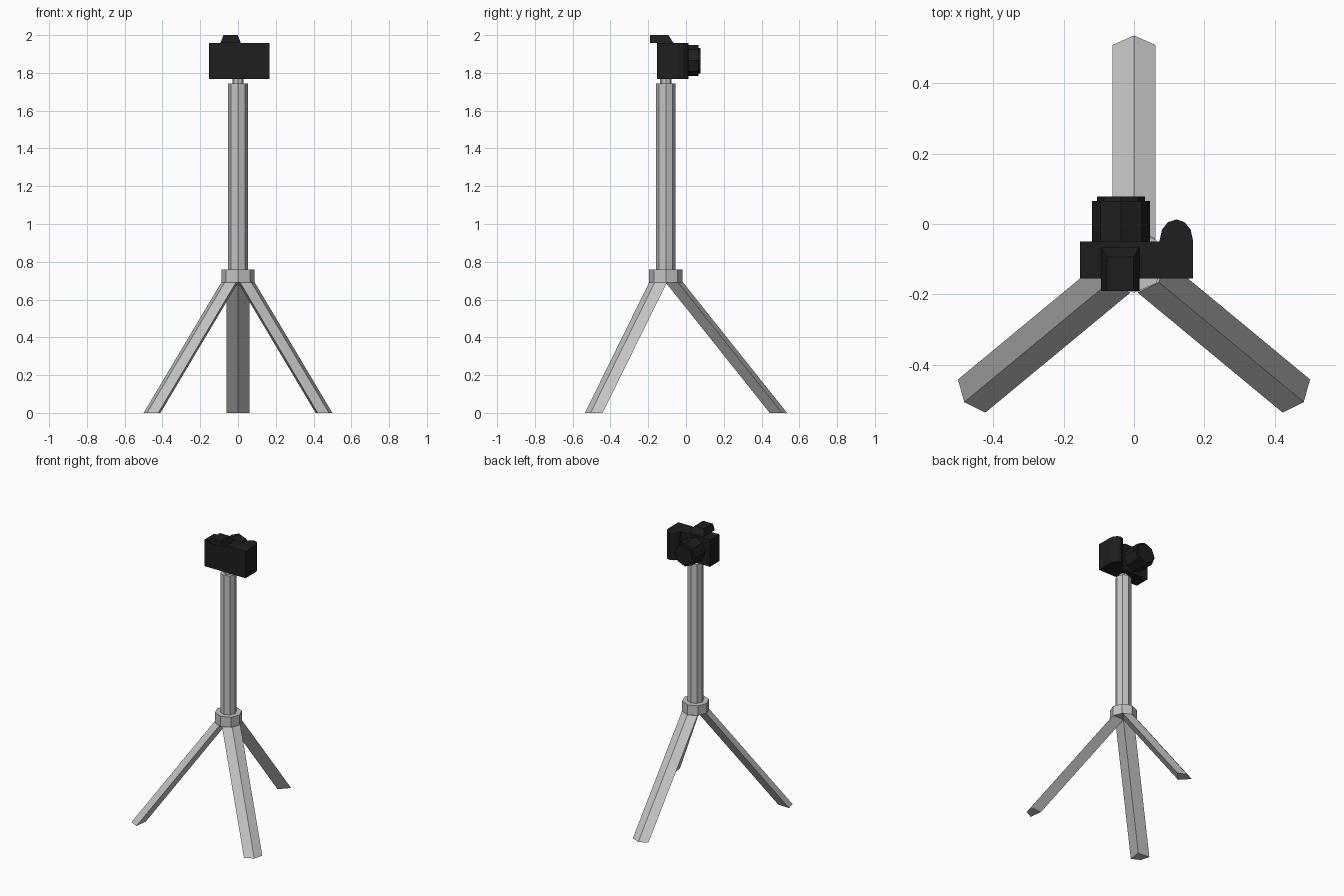
import bpy
import bmesh
from math import cos, sin, pi, radians
from mathutils import Vector

cube = bpy.data.objects.get("Cube")
if cube:
    bpy.data.objects.remove(cube)


def material(name, value):
    mat = bpy.data.materials.new(name)
    mat.use_nodes = True
    color = (value, value, value, 1)
    mat.diffuse_color = color
    mat.node_tree.nodes["Principled BSDF"].inputs["Base Color"].default_value = color
    return mat


GREY = material("light grey metal", 0.55)
BLACK = material("black plastic", 0.013)


def loft(name, rings, mat):
    """Join matching rings of points with flat sides and cap both ends."""
    bm = bmesh.new()
    loops = [[bm.verts.new(p) for p in ring] for ring in rings]
    n = len(loops[0])
    for low, high in zip(loops, loops[1:]):
        for i in range(n):
            j = (i + 1) % n
            bm.faces.new((low[i], low[j], high[j], high[i]))
    bm.faces.new(loops[0][::-1])
    bm.faces.new(loops[-1])
    bmesh.ops.recalc_face_normals(bm, faces=bm.faces)
    mesh = bpy.data.meshes.new(name)
    bm.to_mesh(mesh)
    bm.free()
    mesh.materials.append(mat)
    obj = bpy.data.objects.new(name, mesh)
    bpy.context.scene.collection.objects.link(obj)
    return obj


def octagon(radius):
    return [(radius * cos(i * pi / 4), radius * sin(i * pi / 4)) for i in range(8)]


def upright(name, radius, bottom, top, mat):
    rings = [[(x, y + POLE_Y, z) for x, y in octagon(radius)] for z in (bottom, top)]
    return loft(name, rings, mat)


def rect(x0, x1, y0, y1, z):
    return [(x0, y0, z), (x1, y0, z), (x1, y1, z), (x0, y1, z)]


# Tripod column
POLE_Y = -0.107
HUB_Z = 0.69
upright("hub", 0.088, HUB_Z, 0.76, GREY)
upright("centre_pole", 0.052, 0.72, 1.745, GREY)
upright("camera_mount", 0.03, 1.74, 1.775, GREY)

# Legs: a kite section slid outward from the hub to the ground
KITE = [(0, 0), (0.065, 0.061), (0.092, 0), (0.065, -0.061)]
for name, angle, run in (("rear_leg", 90, 0.55),
                         ("front_left_leg", -39.6, 0.533),
                         ("front_right_leg", 219.6, 0.533)):
    out = Vector((cos(radians(angle)), sin(radians(angle)), 0))
    side = Vector((-out.y, out.x, 0))
    start = Vector((0, POLE_Y, 0))
    loft(name, [[start + out * (u + slide) + side * v + Vector((0, 0, z))
                 for u, v in KITE] for z, slide in ((0, run), (HUB_Z, 0))], GREY)

# Camera body and rounded grip
Z0, Z1 = 1.768, 1.958
loft("camera_body", [rect(-0.153, 0.167, -0.154, -0.049, z) for z in (Z0, Z1)], BLACK)
grip = [(0.12 + 0.047 * cos(i * pi / 6), -0.045 + 0.058 * sin(i * pi / 6))
        for i in range(7)]
grip = [(0.167, -0.06)] + grip + [(0.073, -0.06)]
loft("camera_grip", [[(x, y, z) for x, y in grip] for z in (Z0, Z1)], BLACK)

# Lens barrel and front ring
for name, radius, y0, y1 in (("lens_barrel", 0.082, -0.06, 0.065),
                             ("lens_front_ring", 0.068, 0.06, 0.078)):
    loft(name, [[(x - 0.037, y, z + 1.865) for x, z in octagon(radius)]
                for y in (y0, y1)], BLACK)

# Viewfinder hump overhanging the back
loft("viewfinder", [rect(-0.093, 0.015, -0.19, -0.066, Z1),
                    rect(-0.077, -0.001, -0.19, -0.093, 2.0)], BLACK)
